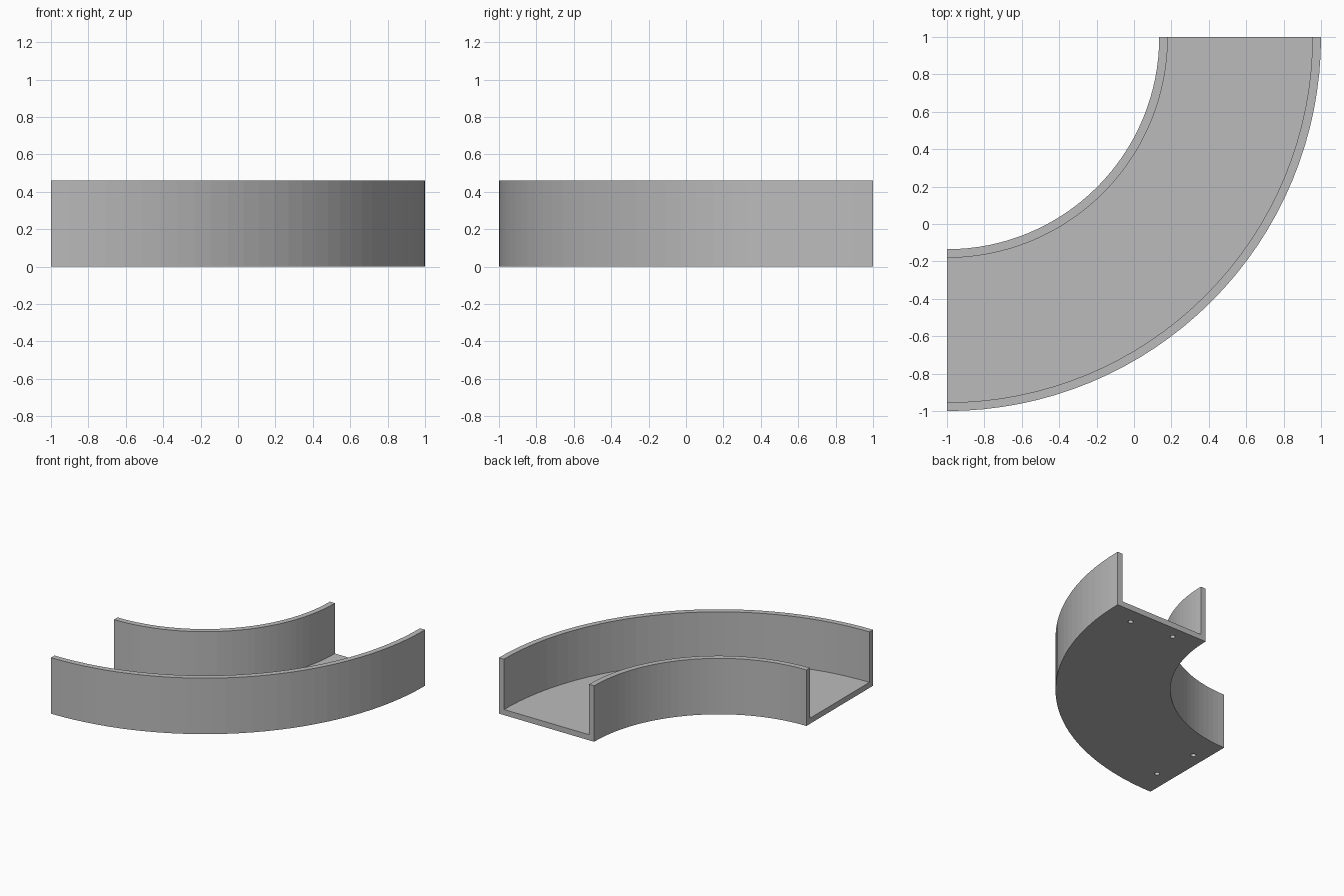
import bpy, bmesh
from math import cos, sin, pi, radians
from mathutils import Vector, Matrix

old = bpy.data.objects.get("Cube")
if old:
    bpy.data.objects.remove(old)

CENTRE = Vector((-1, 1, 0))          # centre of the bend
INNER, OUTER, HEIGHT, WALL = 1.135, 2.0, 0.46, 0.046
STEPS = 32

grey = bpy.data.materials.new("plain grey")
grey.use_nodes = True
colour = (0.5, 0.5, 0.5, 1)
grey.diffuse_color = colour
grey.node_tree.nodes["Principled BSDF"].inputs["Base Color"].default_value = colour


def make_object(name, bm):
    bmesh.ops.recalc_face_normals(bm, faces=bm.faces)
    mesh = bpy.data.meshes.new(name)
    bm.to_mesh(mesh)
    bm.free()
    mesh.materials.append(grey)
    obj = bpy.data.objects.new(name, mesh)
    bpy.context.collection.objects.link(obj)
    return obj


def on_bend(radius, angle, z):
    return CENTRE + Vector((radius * cos(angle), -radius * sin(angle), z))


# U-shaped section swept through a quarter turn
section = [(INNER, 0), (OUTER, 0), (OUTER, HEIGHT), (OUTER - WALL, HEIGHT),
           (OUTER - WALL, WALL), (INNER + WALL, WALL),
           (INNER + WALL, HEIGHT), (INNER, HEIGHT)]
bm = bmesh.new()
rings = [[bm.verts.new(on_bend(r, pi / 2 * i / STEPS, z)) for r, z in section]
         for i in range(STEPS + 1)]
for a, b in zip(rings, rings[1:]):
    for j in range(len(section)):
        k = (j + 1) % len(section)
        bm.faces.new((a[j], a[k], b[k], b[j]))
bm.faces.new(rings[0])
bm.faces.new(rings[-1])
channel = make_object("curved_channel", bm)

# Two screw holes under each end
bm = bmesh.new()
depth = WALL - 0.002
for angle in (radians(4.4), radians(85.6)):
    for radius in (1.375, 1.765):
        bmesh.ops.create_cone(bm, cap_ends=True, segments=20, radius1=0.02,
                              radius2=0.02, depth=2 * depth,
                              matrix=Matrix.Translation(on_bend(radius, angle, 0)))
cutter = make_object("hole_cutter", bm)
cutter.hide_render = True

cut = channel.modifiers.new("screw holes", 'BOOLEAN')
cut.operation = 'DIFFERENCE'
cut.solver = 'EXACT'
cut.object = cutter
bpy.context.view_layer.objects.active = channel
bpy.ops.object.modifier_apply(modifier=cut.name)
bpy.data.objects.remove(cutter)

# Leave the holes open up to the floor skin
bm = bmesh.new()
bm.from_mesh(channel.data)
caps = [f for f in bm.faces
        if f.normal.z < -0.9 and abs(f.calc_center_median().z - depth) < 0.001]
bmesh.ops.delete(bm, geom=caps, context='FACES')
bm.to_mesh(channel.data)
bm.free()
